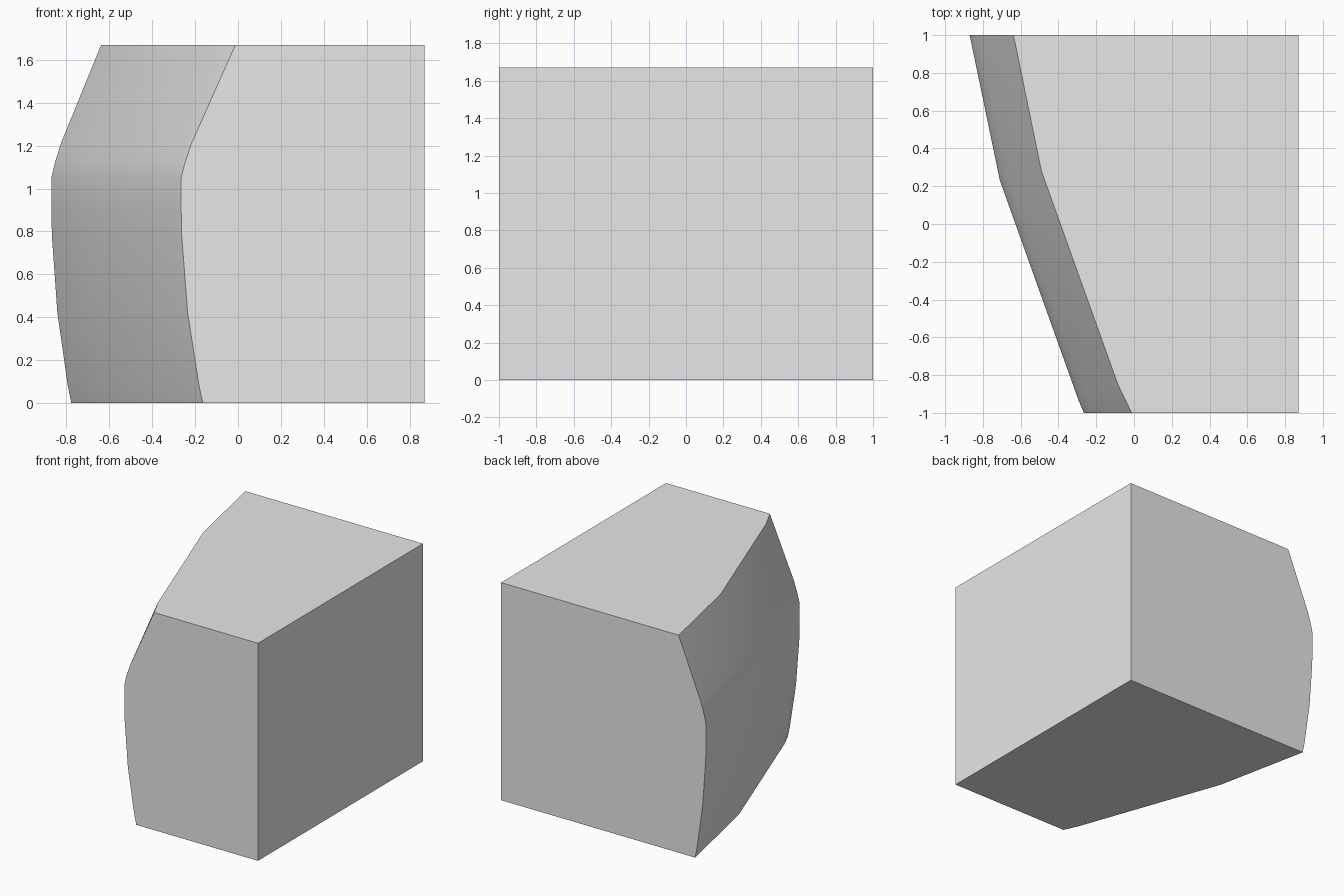
import bpy
import bmesh
import math
from mathutils import Vector

if "Cube" in bpy.data.objects:
    bpy.data.objects.remove(bpy.data.objects["Cube"], do_unlink=True)

SIDE = 0.87
HEIGHT = 1.67

# Plain grey material
grey = bpy.data.materials.new("light grey")
grey.use_nodes = True
colour = (0.8, 0.8, 0.8, 1.0)
grey.diffuse_color = colour
grey.node_tree.nodes["Principled BSDF"].inputs["Base Color"].default_value = colour

# Plan outline of the bowed side at the top and at its widest level, front to back
top_line = [(-0.012, -1), (-0.085, -0.85), (-0.49, 0.28), (-0.638, 1)]
wide_line = [(-0.265, -1), (-0.295, -0.93), (-0.71, 0.23), (-SIDE, 1)]

# Vertical profile of the bow: height, and blend from top line to widest line
bow = [(0, 0.6), (0.08, 0.67), (0.42, 0.88), (0.78, 0.99), (0.9, 1),
       (1.05, 1), (1.12, 0.93), (1.21, 0.81), (HEIGHT, 0)]

bm = bmesh.new()
rows = []
for z, blend in bow:
    row = []
    for a, b in zip(top_line, wide_line):
        p = Vector(a).lerp(Vector(b), blend)
        row.append(bm.verts.new((p.x, p.y, z)))
    rows.append(row)

# Bowed side
for low, high in zip(rows, rows[1:]):
    for i in range(len(low) - 1):
        bm.faces.new((low[i], high[i], high[i + 1], low[i + 1]))

# Flat side and the four flat faces that join it to the bowed side
fb, ft, bb, bt = [bm.verts.new((SIDE, y, z)) for y in (-1, 1) for z in (0, HEIGHT)]
bm.faces.new((fb, bb, bt, ft))
bm.faces.new(rows[0] + [bb, fb])
bm.faces.new(rows[-1] + [bt, ft])
bm.faces.new([r[0] for r in rows] + [ft, fb])
bm.faces.new([r[-1] for r in rows] + [bt, bb])
bmesh.ops.recalc_face_normals(bm, faces=bm.faces[:])

mesh = bpy.data.meshes.new("bowed_block")
bm.to_mesh(mesh)
bm.free()
mesh.materials.append(grey)
block = bpy.data.objects.new("bowed_block", mesh)
bpy.context.collection.objects.link(block)

# Smooth bow, sharp rims
bpy.ops.object.select_all(action="DESELECT")
block.select_set(True)
bpy.context.view_layer.objects.active = block
bpy.ops.object.shade_smooth_by_angle(angle=math.radians(30))
